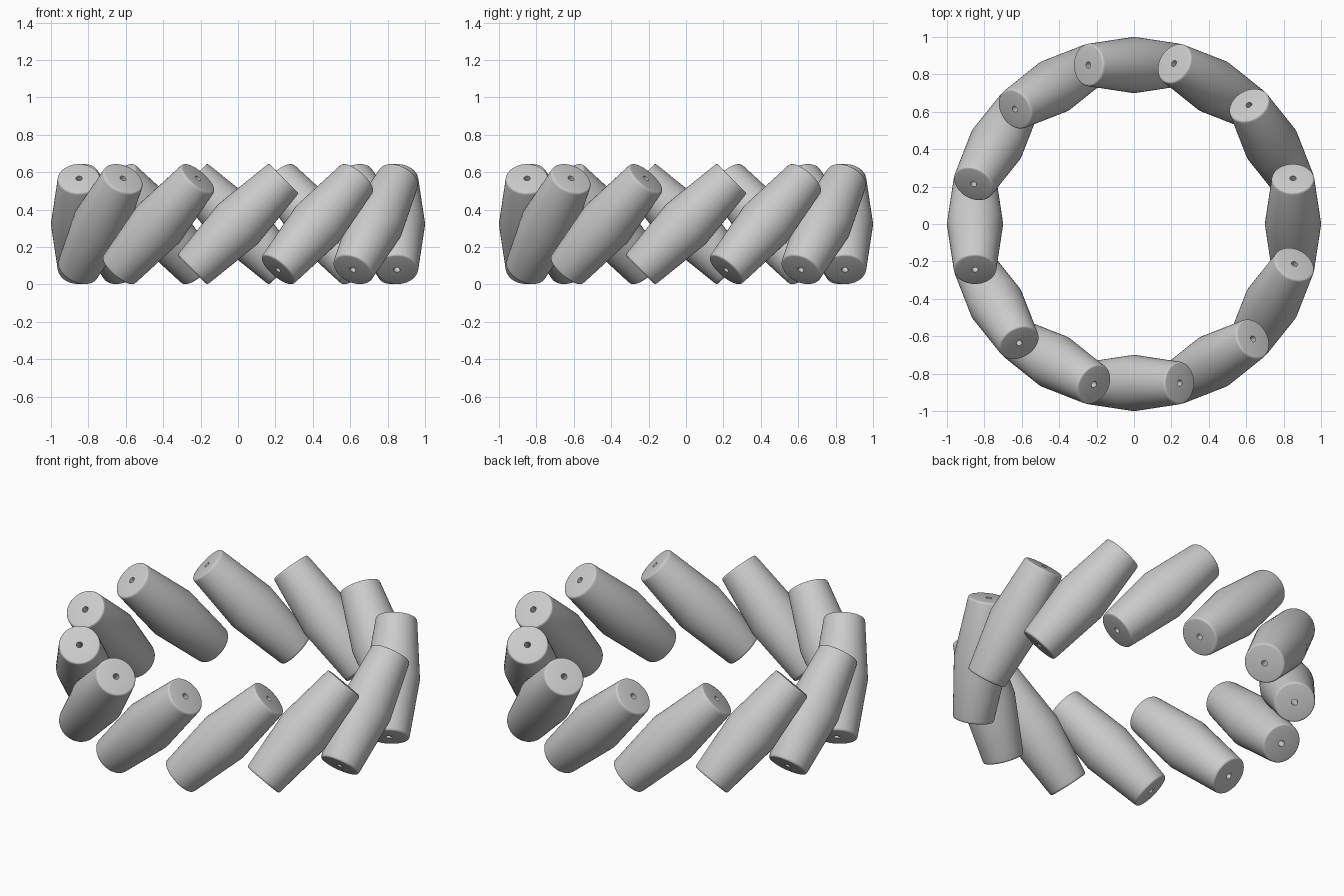
import bpy, bmesh, math
from mathutils import Vector, Matrix

if "Cube" in bpy.data.objects:
    bpy.data.objects.remove(bpy.data.objects["Cube"])

COUNT, SEGS = 12, 48
RING_R, MID_Z = 0.85, 0.3225

# half profile of a bead (radius, distance along its axis), with rounded rim and bore
half = [(0.15, 0), (0.1145, 0.332), (0.1125, 0.340), (0.109, 0.3445), (0.103, 0.346), (0.017, 0.346)]
profile = [(r, -z) for r, z in reversed(half)] + half[1:]


def bead_mesh():
    bm = bmesh.new()
    rings = []
    for r, z in profile:
        rings.append([bm.verts.new((r * math.cos(2 * math.pi * i / SEGS),
                                    r * math.sin(2 * math.pi * i / SEGS), z)) for i in range(SEGS)])
    # closing from last ring back to first makes the string hole
    for k, a in enumerate(rings):
        b = rings[(k + 1) % len(rings)]
        for i in range(SEGS):
            j = (i + 1) % SEGS
            bm.faces.new((a[i], a[j], b[j], b[i]))
    bmesh.ops.recalc_face_normals(bm, faces=bm.faces)
    mesh = bpy.data.meshes.new("bead")
    bm.to_mesh(mesh)
    bm.free()
    return mesh


# ring of beads, each leaning 45 degrees along the ring
mesh = bead_mesh()
for n in range(COUNT):
    a = 2 * math.pi * n / COUNT
    bead = bpy.data.objects.new(f"bead_{n + 1}", mesh)
    bead.matrix_world = (Matrix.Rotation(a, 4, 'Z') @ Matrix.Translation(Vector((RING_R, 0, MID_Z)))
                         @ Matrix.Rotation(math.radians(-45), 4, 'X'))
    bpy.context.collection.objects.link(bead)
    bead.select_set(True)
    bpy.context.view_layer.objects.active = bead

# smooth sides, crisp bore edges (mesh is shared, so one call covers every bead)
for o in bpy.context.selected_objects:
    o.select_set(o == bpy.context.view_layer.objects.active)
bpy.ops.object.shade_smooth_by_angle(angle=math.radians(40))
